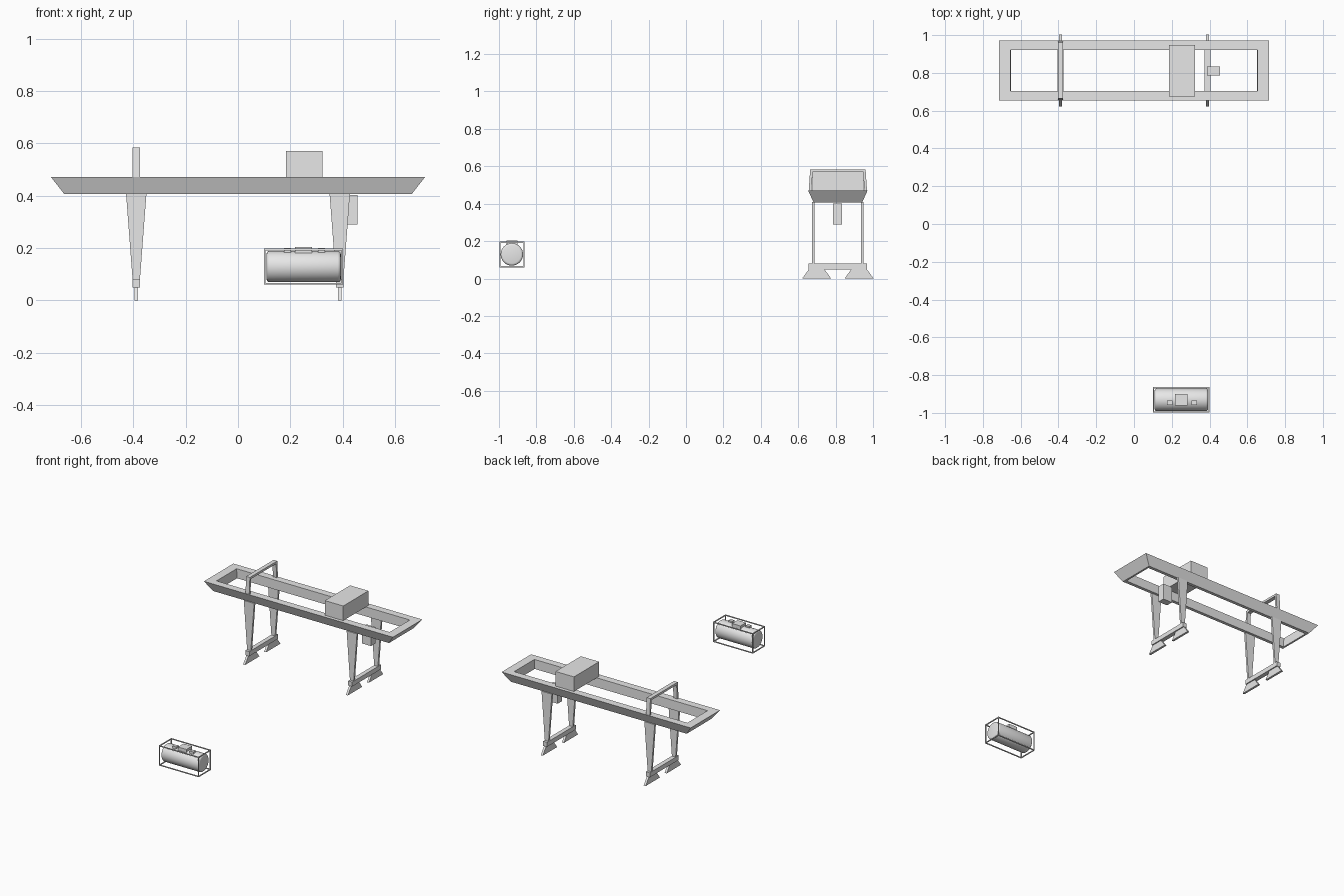
import bpy
import bmesh
from math import pi, radians
from mathutils import Matrix

cube = bpy.data.objects.get("Cube")
if cube:
    bpy.data.objects.remove(cube, do_unlink=True)

grey = bpy.data.materials.new("plain grey")
grey.use_nodes = True
grey.diffuse_color = (0.8, 0.8, 0.8, 1)
grey.node_tree.nodes["Principled BSDF"].inputs["Base Color"].default_value = (0.8, 0.8, 0.8, 1)

MID_Y = 0.812      # centre line of the crane
LEG_X = 0.389      # distance of the leg pairs from the centre


def finish(name, bm):
    bmesh.ops.recalc_face_normals(bm, faces=bm.faces)
    mesh = bpy.data.meshes.new(name)
    bm.to_mesh(mesh)
    bm.free()
    mesh.materials.append(grey)
    obj = bpy.data.objects.new(name, mesh)
    bpy.context.collection.objects.link(obj)
    return obj


def ring(bm, rect, z):
    x0, x1, y0, y1 = rect
    return [bm.verts.new((x, y, z)) for x, y in ((x0, y0), (x1, y0), (x1, y1), (x0, y1))]


def bridge(bm, a, b):
    for i in range(4):
        j = (i + 1) % 4
        bm.faces.new((a[i], a[j], b[j], b[i]))


def rect(cx, cy, w, d):
    return (cx - w / 2, cx + w / 2, cy - d / 2, cy + d / 2)


def taper(name, low, z0, high, z1):
    """Block between a bottom rectangle and a top rectangle."""
    bm = bmesh.new()
    a, b = ring(bm, low, z0), ring(bm, high, z1)
    bridge(bm, a, b)
    bm.faces.new(a)
    bm.faces.new(b)
    return finish(name, bm)


def box(name, x0, x1, y0, y1, z0, z1):
    r = (x0, x1, y0, y1)
    return taper(name, r, z0, r, z1)


# Girder: rectangular ring with outward sloping outer walls
bm = bmesh.new()
outer_low = ring(bm, rect(0, MID_Y, 1.33, 0.26), 0.407)
outer_top = ring(bm, rect(0, MID_Y, 1.43, 0.318), 0.471)
inner_top = ring(bm, rect(0, MID_Y, 1.31, 0.218), 0.471)
inner_low = ring(bm, rect(0, MID_Y, 1.304, 0.216), 0.407)
loops = [outer_low, outer_top, inner_top, inner_low]
for k in range(4):
    bridge(bm, loops[k], loops[(k + 1) % 4])
finish("girder_ring", bm)

# Leg pairs with sill beams and splayed feet
for side, cx in (("right", -LEG_X), ("left", LEG_X)):
    box(f"{side}_sill_beam", cx - 0.015, cx + 0.015, MID_Y - 0.156, MID_Y + 0.156, 0.049, 0.08)
    for end, s in (("front", -1), ("back", 1)):
        leg_y = MID_Y + s * 0.131
        taper(f"{side}_{end}_leg", rect(cx, leg_y, 0.028, 0.014), 0.079,
              rect(cx, leg_y, 0.078, 0.014), 0.409)
        foot_y = MID_Y + s * 0.1135
        taper(f"{side}_{end}_foot", rect(cx, foot_y, 0.015, 0.155), 0,
              rect(cx, foot_y, 0.015, 0.082), 0.05)

# Portal hoop above the girder
for end, s in (("front", -1), ("back", 1)):
    taper(f"portal_{end}_post", rect(-LEG_X, MID_Y + s * 0.149, 0.028, 0.014), 0.468,
          rect(-LEG_X, MID_Y + s * 0.141, 0.028, 0.014), 0.584)
box("portal_beam", -LEG_X - 0.014, -LEG_X + 0.014, MID_Y - 0.147, MID_Y + 0.147, 0.569, 0.584)

# Trolley house and operator cabin
box("trolley_house", 0.184, 0.323, 0.676, 0.948, 0.471, 0.571)
box("operator_cabin", 0.386, 0.456, 0.787, 0.835, 0.29, 0.402)

# Tank container: barrel with rounded rims
TX, TY, TZ = 0.251, -0.931, 0.129
bm = bmesh.new()
bmesh.ops.create_cone(bm, cap_ends=True, segments=32, radius1=0.06, radius2=0.06, depth=0.284,
                      matrix=Matrix.Translation((TX, TY, TZ)) @ Matrix.Rotation(pi / 2, 4, "Y"))
rims = [e for e in bm.edges if abs(e.verts[0].co.x - e.verts[1].co.x) < 0.001]
bmesh.ops.bevel(bm, geom=rims, offset=0.012, segments=3, profile=0.5, affect="EDGES")
tank = finish("tank_barrel", bm)
bpy.context.view_layer.objects.active = tank
tank.select_set(True)
bpy.ops.object.shade_smooth_by_angle(angle=radians(40))

# Hatches on the tank
box("main_hatch", 0.218, 0.282, -0.96, -0.9, 0.175, 0.204)
for name, hx in (("right_hatch", 0.189), ("left_hatch", 0.319)):
    box(name, hx - 0.0135, hx + 0.0135, -0.958, -0.934, 0.17, 0.199)

# Open frame of thin bars around the tank
X0, X1, Y0, Y1, Z0, Z1, T = 0.1, 0.401, -0.998, -0.864, 0.06, 0.197, 0.006
xs, ys, zs = [(X0, X0 + T), (X1 - T, X1)], [(Y0, Y0 + T), (Y1 - T, Y1)], [(Z0, Z0 + T), (Z1 - T, Z1)]
for i in (0, 1):
    for j in (0, 1):
        box("frame_long_bar", X0, X1, *ys[i], *zs[j])
        box("frame_cross_bar", *xs[i], Y0, Y1, *zs[j])
        box("frame_corner_post", *xs[i], *ys[j], Z0, Z1)
